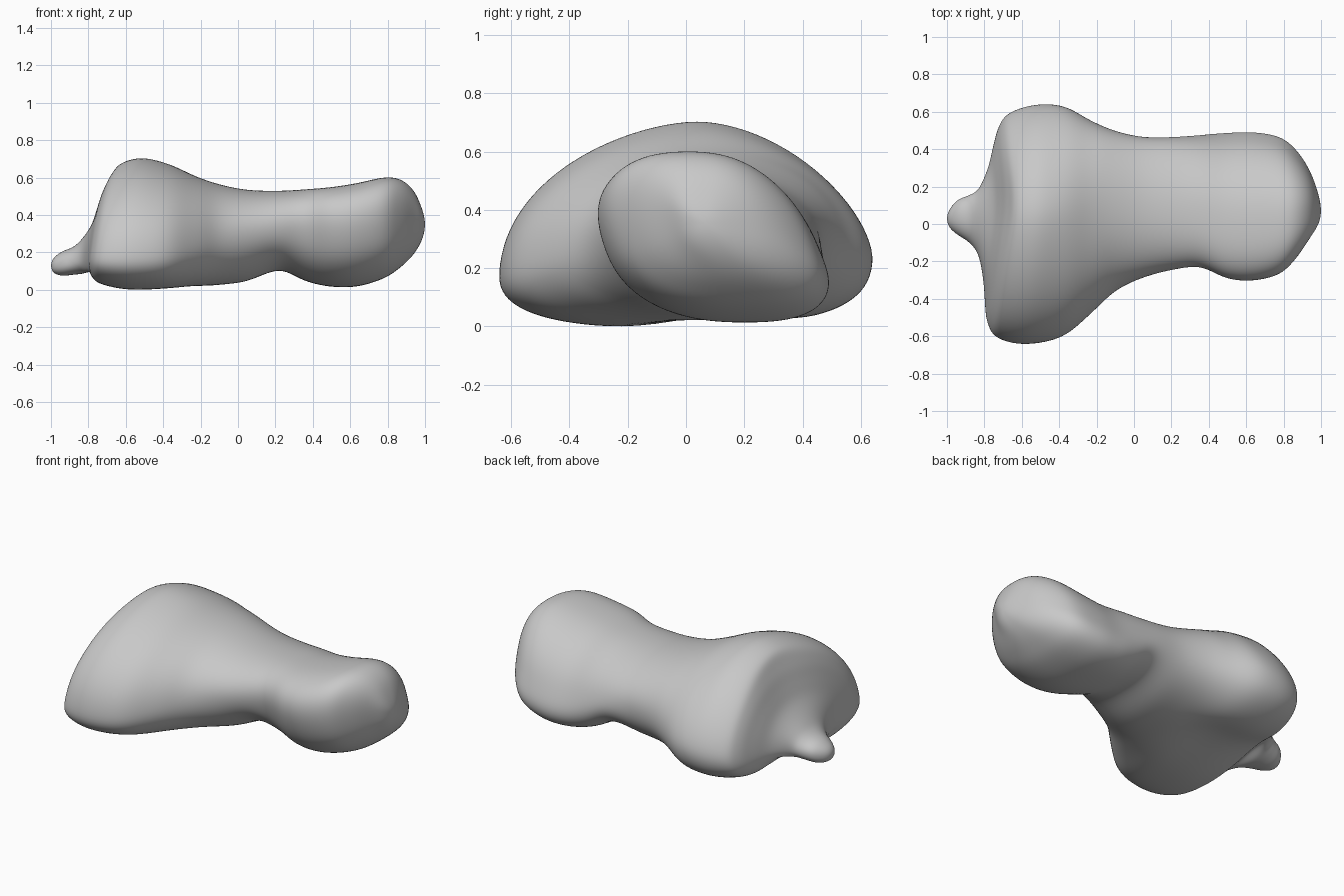
import bpy, bmesh, math

if "Cube" in bpy.data.objects:
    bpy.data.objects.remove(bpy.data.objects["Cube"])

# Stations along the bone: x, y min, y max, z min, z max, height of widest point
STATIONS = [
    (-1.00, .03, .03, .13, .13, .13),
    (-.985, -.02, .08, .09, .17, .13),
    (-.94, -.06, .13, .075, .205, .14),
    (-.88, -.10, .155, .08, .23, .15),
    (-.83, -.17, .19, .085, .28, .17),
    (-.79, -.33, .30, .09, .38, .19),
    (-.77, -.45, .43, .085, .48, .20),
    (-.75, -.53, .53, .06, .585, .205),
    (-.70, -.605, .60, .025, .672, .21),
    (-.56, -.643, .643, -.006, .708, .215),
    (-.38, -.602, .637, .0, .678, .23),
    (-.23, -.48, .555, .015, .61, .25),
    (-.10, -.36, .50, .025, .565, .28),
    (.05, -.288, .467, .045, .535, .30),
    (.22, -.242, .465, .105, .53, .30),
    (.36, -.225, .47, .045, .538, .28),
    (.50, -.28, .477, .015, .55, .25),
    (.64, -.29, .48, .017, .572, .25),
    (.78, -.255, .455, .06, .602, .27),
    (.87, -.17, .385, .12, .59, .30),
    (.94, -.07, .28, .19, .53, .34),
    (.985, .0, .16, .27, .43, .35),
    (1.00, .07, .07, .35, .35, .35),
]
STEPS, SIDES = 8, 96


def smooth(a, b, v):
    t = max(0, min(1, (v - a) / (b - a)))
    return t * t * (3 - 2 * t)


def mirrored(s):
    """Station turned inside out, so the ends close as round caps."""
    return (s[0], s[2], s[1], s[4], s[3], s[5])


def catmull(p0, p1, p2, p3, t):
    return [0.5 * (2 * b + (c - a) * t + (2 * a - 5 * b + 4 * c - d) * t * t
                   + (3 * b - a - 3 * c + d) * t ** 3)
            for a, b, c, d in zip(p0, p1, p2, p3)]


def power_of(v, p):
    return math.copysign(abs(v) ** p, v)


def ring(s):
    """Rounded section, skewed at the right end and leaning at the flared end."""
    x, y0, y1, z0, z1, zw = s
    half = (y1 - y0) / 2
    skew = half * (.06 - .34 * smooth(-.2, .5, x))
    width = math.sqrt(max(half * half - skew * skew, 0))
    lean = smooth(-.84, -.75, x) * (1 - smooth(-.7, -.35, x))
    flare = smooth(-.84, -.70, x) * (1 - smooth(-.45, -.15, x))
    hollow = smooth(-.84, -.78, x) * (1 - smooth(-.75, -.68, x))
    right = smooth(.1, .5, x)
    lower = .92 - .12 * right - .2 * flare
    pts = []
    for i in range(SIDES):
        a = 2 * math.pi * i / SIDES
        side = .5 + .5 * math.cos(a)
        upper = .95 + right * (.1 * side - .18) + flare * (.1 + .2 * side)
        p = upper if math.sin(a) > 0 else lower
        c, d = power_of(math.cos(a), p), power_of(math.sin(a), p)
        y = (y0 + y1) / 2 + width * c + skew * d
        z = zw + d * ((z1 - zw) if d > 0 else (zw - z0))
        # shallow valley between the two lobes underneath
        z += .06 * flare * max(-d, 0) * math.exp(-((y - .14) / .16) ** 2)
        # dished end face around the stub
        dish = .025 * hollow * max(d, 0) * math.exp(-((y - .12) / .22) ** 2)
        pts.append((x + dish + lean * (.055 * y + .12 * (z - .2)), y, z))
    return pts


# Bone body: smooth loft through the stations
rows = [mirrored(STATIONS[1])] + STATIONS + [mirrored(STATIONS[-2])]
bm = bmesh.new()
rings = []
for k in range(1, len(rows) - 2):
    for j in range(STEPS):
        s = catmull(*rows[k - 1:k + 3], j / STEPS)
        rings.append([bm.verts.new(p) for p in ring(s)])
rings.append([bm.verts.new(p) for p in ring(STATIONS[-1])])
for a, b in zip(rings, rings[1:]):
    for i in range(SIDES):
        n = (i + 1) % SIDES
        bm.faces.new((a[i], a[n], b[n], b[i]))
bmesh.ops.remove_doubles(bm, verts=bm.verts, dist=1e-5)
for _ in range(12):
    bmesh.ops.smooth_vert(bm, verts=bm.verts, factor=.5,
                          use_axis_x=True, use_axis_y=True, use_axis_z=True)
bmesh.ops.recalc_face_normals(bm, faces=bm.faces)
for f in bm.faces:
    f.smooth = True

mesh = bpy.data.meshes.new("bone")
bm.to_mesh(mesh)
bm.free()
bone = bpy.data.objects.new("bone", mesh)
bpy.context.collection.objects.link(bone)

# Plain grey surface
grey = bpy.data.materials.new("grey")
grey.diffuse_color = (.58, .58, .58, 1)
grey.use_nodes = True
grey.node_tree.nodes["Principled BSDF"].inputs["Base Color"].default_value = grey.diffuse_color
mesh.materials.append(grey)
